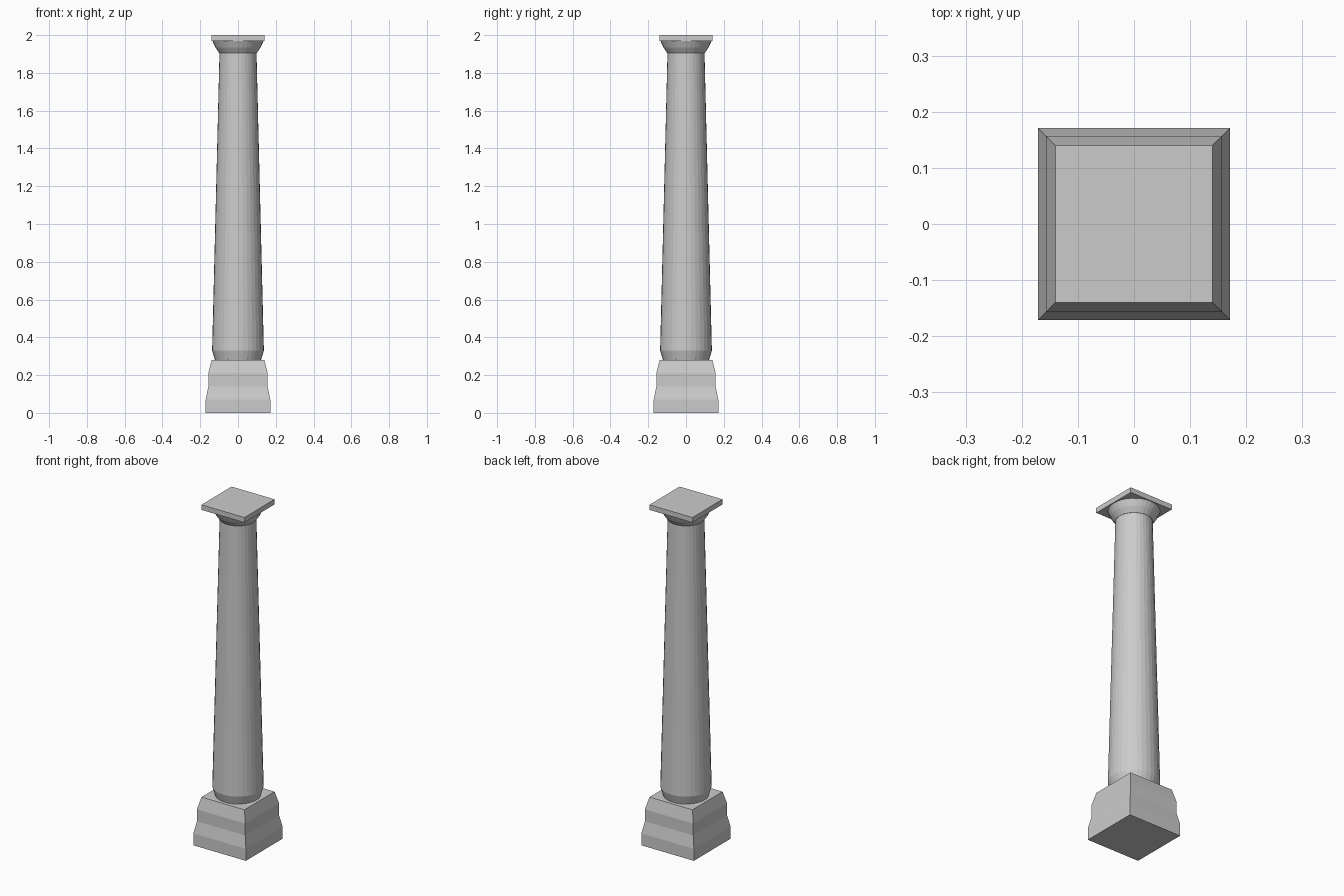
import bpy, bmesh, math

if "Cube" in bpy.data.objects:
    bpy.data.objects.remove(bpy.data.objects["Cube"])


def stack(name, profile, sides, square=False):
    """Loft rings of (radius, z); square rings use the half-width as radius."""
    bm = bmesh.new()
    rings = []
    for r, z in profile:
        k = r * math.sqrt(2) if square else r
        offset = math.pi / 4 if square else 0
        rings.append([bm.verts.new((k * math.cos(offset + 2 * math.pi * i / sides),
                                    k * math.sin(offset + 2 * math.pi * i / sides), z))
                      for i in range(sides)])
    for a, b in zip(rings, rings[1:]):
        for i in range(sides):
            j = (i + 1) % sides
            bm.faces.new((a[i], a[j], b[j], b[i]))
    bm.faces.new(rings[0][::-1])
    bm.faces.new(rings[-1])
    mesh = bpy.data.meshes.new(name)
    bm.to_mesh(mesh)
    bm.free()
    obj = bpy.data.objects.new(name, mesh)
    bpy.context.collection.objects.link(obj)
    return obj


# Stepped square pedestal
stack("pedestal", [(0.171, 0), (0.171, 0.07), (0.157, 0.14),
                   (0.157, 0.21), (0.14, 0.28)], 4, square=True)

# Tapered round shaft with a rounded foot
stack("shaft", [(0.122, 0.28), (0.137, 0.33), (0.098, 1.905)], 32)

# Flared round capital
stack("capital", [(0.099, 1.905), (0.12, 1.935), (0.136, 1.97)], 32)

# Square top slab
stack("top_slab", [(0.14, 1.97), (0.14, 2.0)], 4, square=True)
